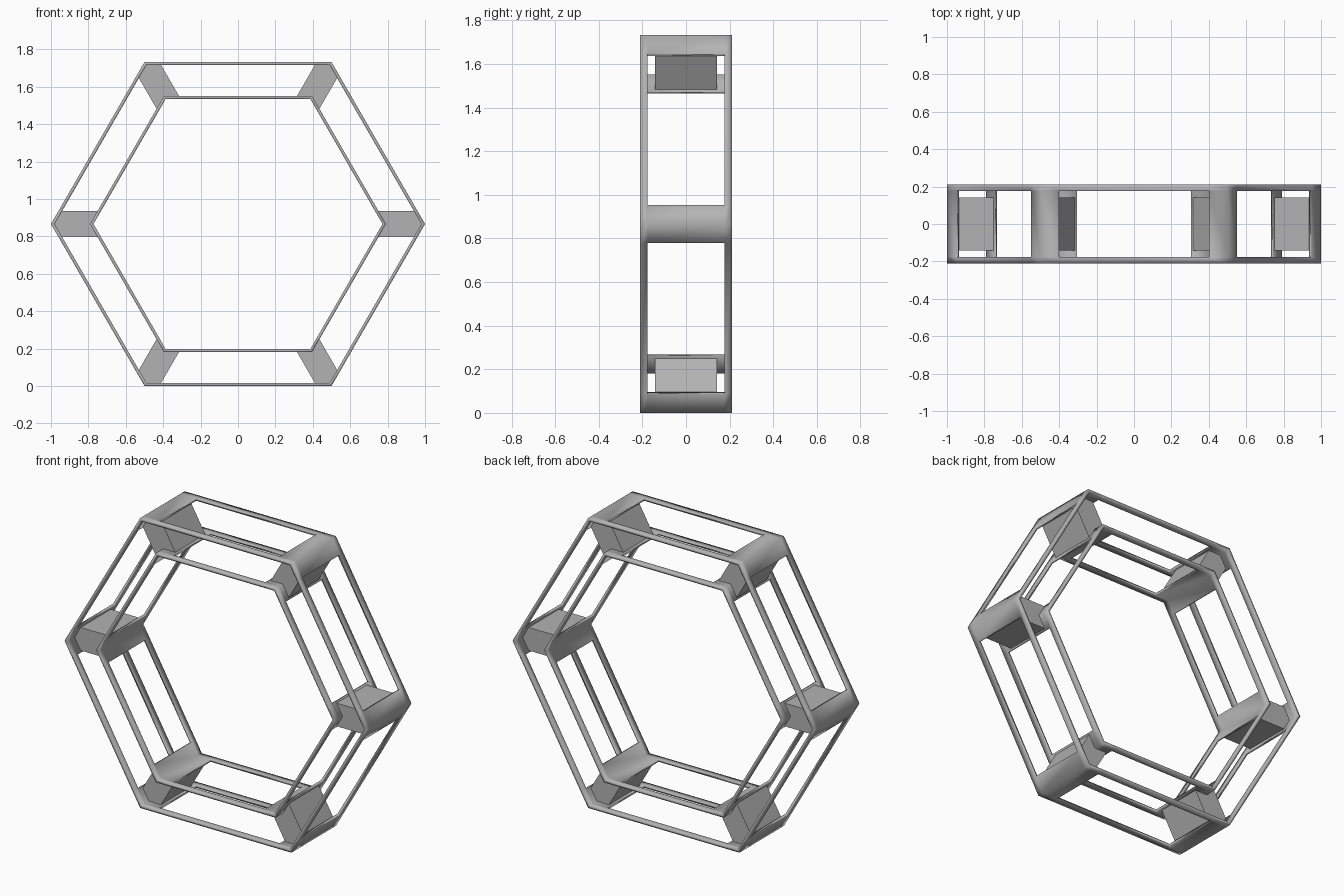
import bpy, bmesh, math
from mathutils import Vector, Matrix

if "Cube" in bpy.data.objects:
    bpy.data.objects.remove(bpy.data.objects["Cube"])

CZ = math.sqrt(3) / 2          # ring centre height

grey = bpy.data.materials.new("dark_grey")
grey.diffuse_color = (0.45, 0.45, 0.45, 1)
grey.use_nodes = True
grey.node_tree.nodes["Principled BSDF"].inputs["Base Color"].default_value = grey.diffuse_color


def finish(bm, name):
    bmesh.ops.remove_doubles(bm, verts=bm.verts, dist=1e-5)
    mesh = bpy.data.meshes.new(name)
    bm.to_mesh(mesh)
    bm.free()
    mesh.materials.append(grey)
    ob = bpy.data.objects.new(name, mesh)
    ob.location.z = CZ
    bpy.context.collection.objects.link(ob)
    return ob


def smooth(ob, angle):
    bpy.ops.object.select_all(action='DESELECT')
    ob.select_set(True)
    bpy.context.view_layer.objects.active = ob
    bpy.ops.object.shade_smooth_by_angle(angle=math.radians(angle))


def corner(i, r):
    a = math.radians(60 * i)
    return Vector((r * math.cos(a), 0, r * math.sin(a)))


def hex_band(name, r, inset, thick):
    """Hexagonal band with one rectangular window cut in each side."""
    bm = bmesh.new()
    ys = (-0.21, -0.176, 0.176, 0.21)
    for i in range(6):
        a, b = corner(i, r), corner(i + 1, r)
        cols = [a.lerp(b, t) for t in (0, inset, 1 - inset, 1)]
        for c in range(3):
            for k in range(3):
                if c == 1 and k == 1:
                    continue
                quad = [(cols[c], ys[k]), (cols[c], ys[k + 1]),
                        (cols[c + 1], ys[k + 1]), (cols[c + 1], ys[k])]
                f = bm.faces.new([bm.verts.new((p.x, y, p.z)) for p, y in quad])
                f.normal_update()
                if f.normal.dot(a + b) < 0:
                    f.normal_flip()
    ob = finish(bm, name)
    mod = ob.modifiers.new("thickness", 'SOLIDIFY')
    mod.thickness = thick
    mod.offset = -1
    mod.use_even_offset = True
    smooth(ob, 65)


# Outer and inner window-cut bands
hex_band("outer_band", 1.0, 0.10, 0.017)
hex_band("inner_band", 0.791, 0.115, 0.016)

# Spacer blocks joining the bands at the six corners
W, D, TIP = 0.069, 0.142, 0.069 / math.tan(math.radians(60))
R_IN, R_OUT = 0.775, 0.992
profile = [(R_IN, 0), (R_IN - TIP, -W), (R_OUT - TIP, -W),
           (R_OUT, 0), (R_OUT - TIP, W), (R_IN - TIP, W)]
for i in range(6):
    bm = bmesh.new()
    f = bm.faces.new([bm.verts.new((x, -D, z)) for x, z in profile])
    ext = bmesh.ops.extrude_face_region(bm, geom=[f])
    bmesh.ops.translate(bm, vec=(0, 2 * D, 0),
                        verts=[v for v in ext["geom"] if isinstance(v, bmesh.types.BMVert)])
    bmesh.ops.recalc_face_normals(bm, faces=bm.faces)
    bm.transform(Matrix.Rotation(math.radians(60 * i), 4, 'Y'))
    finish(bm, f"corner_block_{i + 1}")
